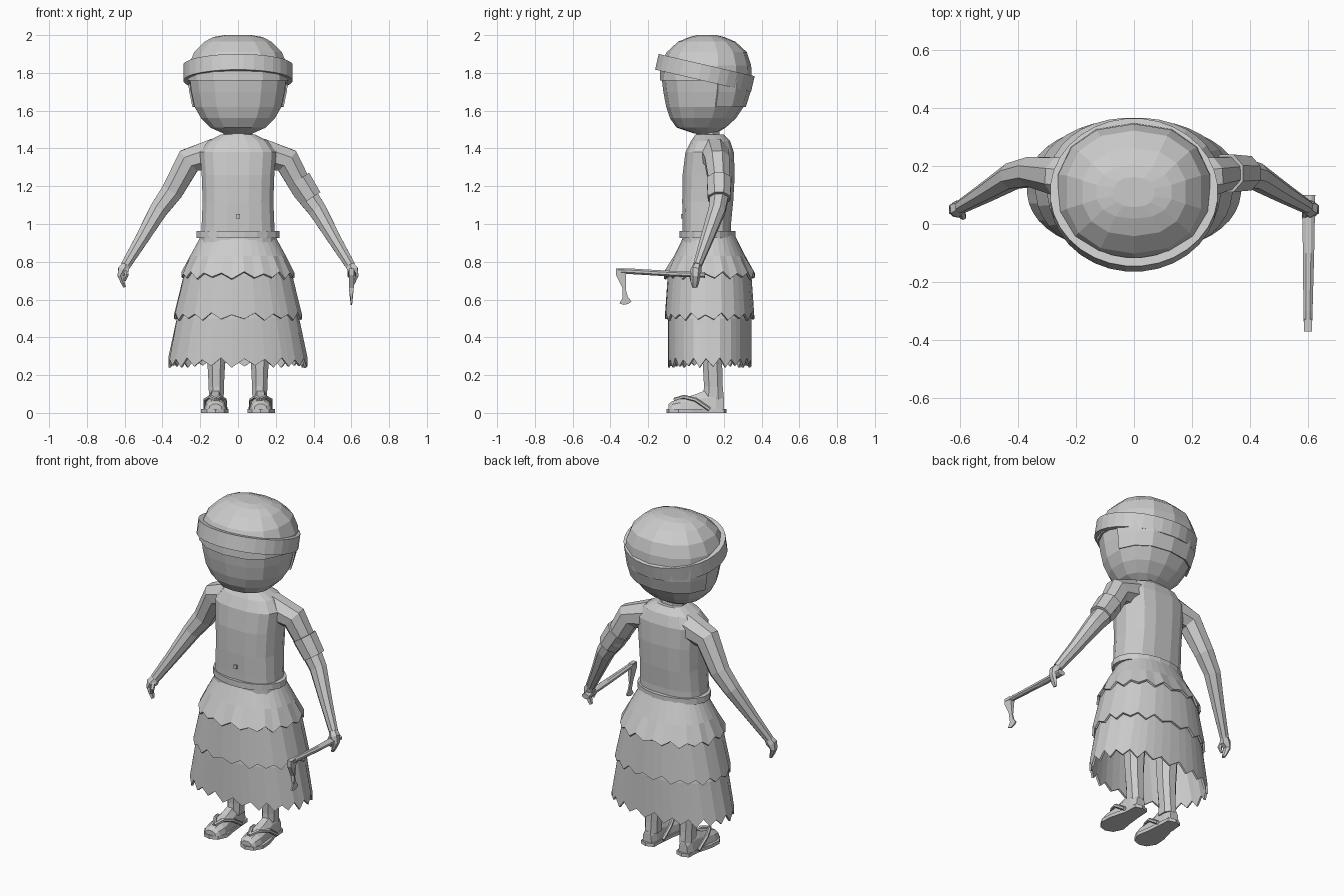
import bpy, bmesh, math
from mathutils import Vector, Matrix

if "Cube" in bpy.data.objects:
    bpy.data.objects.remove(bpy.data.objects["Cube"])

grey = bpy.data.materials.new("plain_grey")
grey.diffuse_color = (0.6, 0.6, 0.6, 1)
grey.use_nodes = True
grey.node_tree.nodes["Principled BSDF"].inputs["Base Color"].default_value = grey.diffuse_color


def spow(v, e):
    return math.copysign(abs(v) ** e, v)


def ring(z, cy, rx, ry, n=14, cx=0.0, p=2.3):
    """Horizontal rounded section."""
    out = []
    for i in range(n):
        a = 2 * math.pi * (i + 0.5) / n
        out.append(Vector((cx + rx * spow(math.cos(a), 2 / p), cy + ry * spow(math.sin(a), 2 / p), z)))
    return out


def loft(name, rings, caps=True, loop=False, keep=None, thick=0.0):
    """Skin a list of equal rings; keep(centre) can drop faces."""
    bm = bmesh.new()
    rows = [[bm.verts.new(p) for p in r] for r in rings]
    pairs = list(zip(rows, rows[1:]))
    if loop:
        pairs.append((rows[-1], rows[0]))
    for a, b in pairs:
        for i in range(len(a)):
            j = (i + 1) % len(a)
            bm.faces.new((a[i], a[j], b[j], b[i]))
    if caps and not loop:
        bm.faces.new(rows[0])
        bm.faces.new(rows[-1])
    bmesh.ops.recalc_face_normals(bm, faces=bm.faces)
    if keep:
        drop = [f for f in bm.faces if not keep(f.calc_center_median())]
        bmesh.ops.delete(bm, geom=drop, context='FACES')
    me = bpy.data.meshes.new(name)
    bm.to_mesh(me)
    bm.free()
    me.materials.append(grey)
    ob = bpy.data.objects.new(name, me)
    bpy.context.collection.objects.link(ob)
    if thick:
        m = ob.modifiers.new("thickness", 'SOLIDIFY')
        m.thickness = thick
    return ob


def tube(name, path, n=8, sx=1):
    """Tube along (x, y, z, radius, depth radius)."""
    pts = [Vector((sx * p[0], p[1], p[2])) for p in path]
    rings = []
    for i, c in enumerate(pts):
        t = (pts[min(i + 1, len(pts) - 1)] - pts[max(i - 1, 0)]).normalized()
        ref = Vector((0, 1, 0)) if abs(t.y) < 0.75 else Vector((0, 0, 1))
        u = t.cross(ref).normalized()
        v = u.cross(t)
        rings.append([c + u * path[i][3] * math.cos(2 * math.pi * (k + .5) / n)
                      + v * path[i][4] * math.sin(2 * math.pi * (k + .5) / n) for k in range(n)])
    return loft(name, rings)


def band(name, cy, cz, rx, ry, h, t, tilt=0.0, n=32):
    """Flat-sided hoop, optionally tilted forward or back."""
    prof = [(0, -h / 2), (0, h / 2), (-t, h / 2), (-t, -h / 2)]
    rot = Matrix.Rotation(tilt, 3, 'X')
    rows = [[rot @ p + Vector((0, cy, cz)) for p in ring(z, 0, rx + d, ry + d, n, p=2)] for d, z in prof]
    return loft(name, rows, loop=True)


# head and hair share one profile: z, centre y, half width, half depth
HEAD = [(1.48, .10, .08, .06), (1.51, .08, .15, .13), (1.56, .09, .20, .175), (1.62, .10, .235, .205),
        (1.70, .105, .252, .225), (1.76, .105, .26, .232), (1.84, .105, .255, .228),
        (1.91, .11, .225, .20), (1.965, .11, .17, .14), (1.99, .11, .12, .08), (2.0, .11, .06, .04)]
loft("head", [ring(*r) for r in HEAD[:-2]])
loft("hair", [ring(z, c, a + .012, b + .012) for z, c, a, b in HEAD[3:]],
     keep=lambda c: c.z > 1.76 or (c.y > .12 and c.z > 1.63), thick=.01)
band("headband", .10, 1.80, .29, .262, .085, .03, math.radians(-13))

# neck and torso
loft("neck", [ring(z, .115, r, r * .8, 8) for z, r in ((1.42, .09), (1.46, .085), (1.51, .08))])
TORSO = [(.90, .11, .20, .13), (1.0, .11, .195, .13), (1.12, .115, .19, .137), (1.26, .12, .195, .14),
         (1.38, .125, .205, .13), (1.44, .13, .16, .105), (1.475, .125, .09, .075)]
loft("torso", [ring(*r, n=16, p=2.7) for r in TORSO])
loft("navel", [[Vector((x, y, z)) for x, z in ((-.01, 1.03), (.01, 1.03), (.01, 1.052), (-.01, 1.052))]
               for y in (-.027, -.018)])
band("belt", .113, .945, .222, .15, .036, .035, n=20)

# arms and hands
ARM = [(.12, .15, 1.375, .085, .08), (.26, .165, 1.335, .075, .07), (.35, .18, 1.17, .062, .055),
       (.42, .165, 1.075, .052, .048), (.51, .11, .92, .038, .036), (.595, .06, .78, .028, .024)]
HAND = [(.585, .065, .795, .022, .02), (.608, .052, .755, .033, .03),
        (.622, .05, .725, .018, .026), (.61, .047, .69, .012, .022), (.60, .047, .665, .008, .014)]
for sx, side in ((1, "right"), (-1, "left")):
    tube("arm_" + side, ARM, sx=sx)
    tube("hand_" + side, HAND, 6, sx)
    tube("thumb_" + side, [(.595, .045, .76, .014, .014), (.59, .025, .73, .012, .012),
                           (.60, .03, .70, .007, .007)], 6, sx)
tube("armband", [(.32, .175, 1.235, .073, .07), (.385, .175, 1.135, .066, .064)])


# layered skirt with zigzag hems: rows of z, half width, half depth
def skirt(name, rows, teeth, depth):
    rings = [ring(z, .125, a, b, teeth * 2, p=2.2) for z, a, b in rows]
    for i, p in enumerate(rings[-1]):
        p.z += depth * (i % 2) + .006 * math.sin(i * 1.9)
    loft(name, rings, caps=False, thick=.012)


skirt("skirt_top_layer", [(.94, .195, .135), (.83, .255, .19), (.715, .30, .242)], 18, .028)
skirt("skirt_middle_layer", [(.78, .265, .205), (.73, .288, .222), (.495, .34, .237)], 20, .03)
skirt("skirt_bottom_layer", [(.56, .30, .215), (.50, .325, .222), (.245, .37, .222)], 22, .042)

# legs, feet and sandals
SOLE = [(.075, .20), (.12, .215), (.16, .20), (.165, .12), (.19, .03), (.195, -.04), (.165, -.09),
        (.12, -.103), (.075, -.085), (.05, -.03), (.062, .04), (.07, .12)]
FOOT = [(.20, .03, .07), (.16, .042, .10), (.10, .045, .105), (.04, .052, .08), (-.03, .06, .06),
        (-.075, .052, .045), (-.092, .035, .03)]
for sx, side in ((1, "right"), (-1, "left")):
    loft("leg_" + side, [ring(z, cy, rx, ry, 8, sx * .115) for z, cy, rx, ry in
                         ((.07, .145, .042, .06), (.14, .145, .043, .053), (.26, .14, .05, .055),
                          (.45, .14, .06, .065), (.85, .13, .08, .09))])
    loft("foot_" + side, [[Vector((sx * .12 + w * spow(math.cos(a), .8), y, .018 + h * max(0, math.sin(a))))
                           for a in (2 * math.pi * k / 10 for k in range(10))] for y, w, h in FOOT])
    loft("sandal_sole_" + side, [[Vector((sx * x, y, z)) for x, y in SOLE] for z in (0, .02)])
    for edge, x1, x2 in (("outer", .172, .172), ("inner", .07, .066)):
        tube("sandal_strap_%s_%s" % (edge, side),
             [(.115, -.06, .07, .011, .011), ((.12 + x1) / 2, -.01, .085, .011, .011),
              (x1, .05, .07, .011, .011), (x2, .125, .018, .011, .011)], 6, sx)

# hooked hand tool: handle, bent neck and flat flared blade
tube("tool_handle", [(.602, .10, .73, .025, .016), (.602, -.10, .738, .021, .016), (.60, -.30, .75, .017, .016),
                     (.60, -.36, .752, .015, .014)], 8)
BLADE = [(-.37, .765), (-.33, .765), (-.318, .74), (-.318, .65), (-.308, .615), (-.288, .59), (-.305, .577),
         (-.33, .572), (-.352, .58), (-.335, .61), (-.335, .66), (-.355, .70), (-.37, .73)]
loft("tool_blade", [[Vector((.60 + s * (.013 if z > .65 else .004), y, z)) for y, z in BLADE] for s in (-1, 1)])
